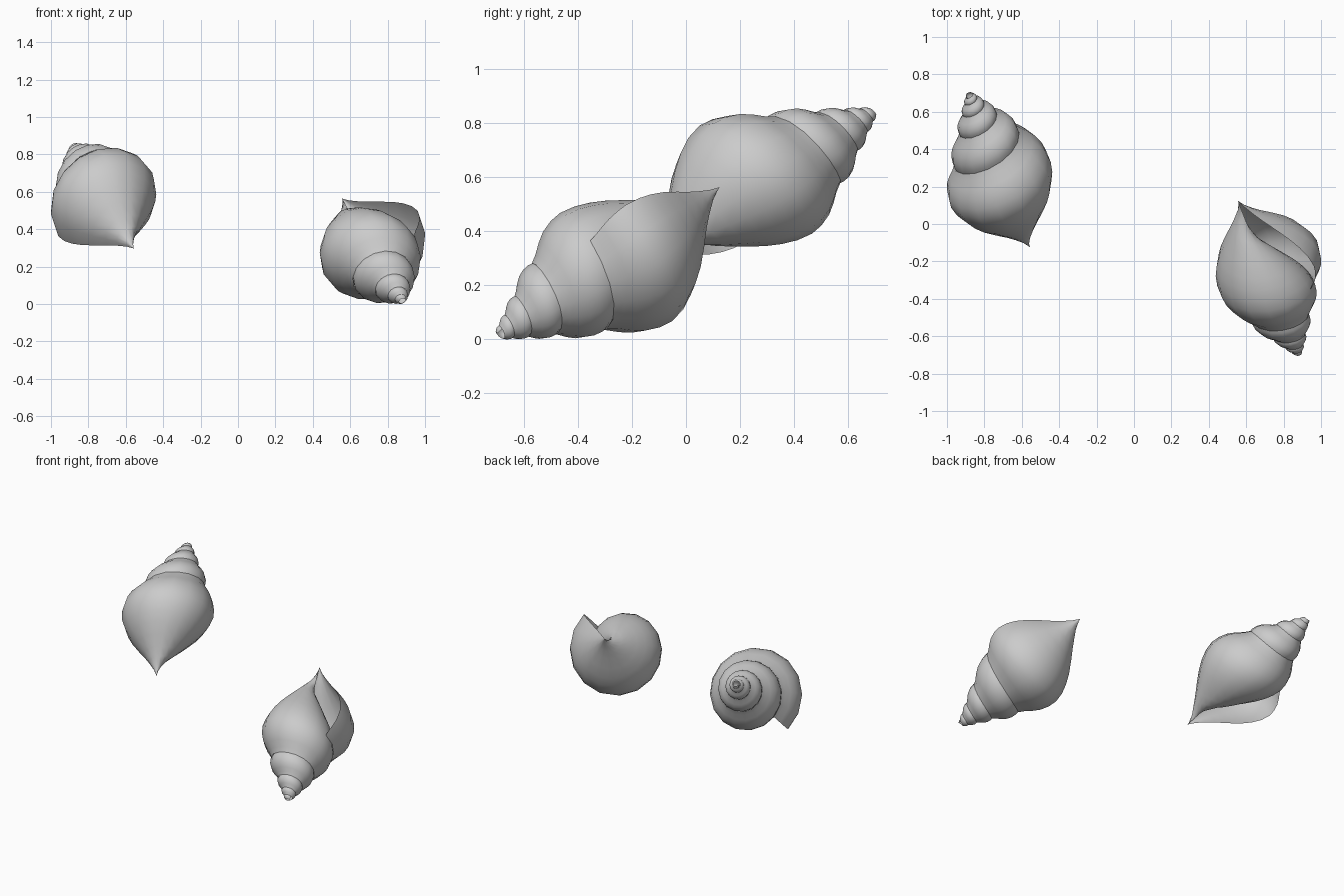
import bpy, bmesh, math
from mathutils import Vector

if "Cube" in bpy.data.objects:
    bpy.data.objects.remove(bpy.data.objects["Cube"])

# Growth law, indexed by turns back from the lip: (turns, whorl radius, belly distance from apex)
GROWTH = [(0, .315, .59), (.32, .315, .575), (.6, .275, .52), (.82, .249, .455)]
# the spire shrinks evenly, turn by turn
for n in range(13):
    k = 1.32 + n * .5
    r = .203 * 1.75 ** (1.32 - k)
    GROWTH.append((k, r, 1.84 * r - .045))

# Whorl section above the belly: blend from previous whorl to this one (along axis, outward)
UPPER = [(.08, -.01), (.22, .19), (.38, .49), (.56, .76), (.78, .94), (1, 1)]
# Whorl section below the belly: (share of length to the siphon tip, share of
# radius at the lip, share of radius on the rounder earlier part)
LOWER = [(.14, .955, .96), (.27, .86, .88), (.40, .725, .77), (.54, .54, .62),
         (.67, .355, .47), (.78, .215, .33), (.89, .09, .16), (1, 0, 0)]
STEPS = 16      # segments per turn
TURNS = 5


def growth(k):
    """Smoothly interpolated radius and belly position, k turns back from the lip."""
    i = max(j for j in range(len(GROWTH) - 1) if GROWTH[j][0] <= k)
    a, b = GROWTH[i], GROWTH[i + 1]
    p, q = GROWTH[max(i - 1, 0)], GROWTH[min(i + 2, len(GROWTH) - 1)]
    h = b[0] - a[0]
    s = (k - a[0]) / h
    out = []
    for c in (1, 2):
        m0 = (b[c] - p[c]) / (b[0] - p[0]) * h
        m1 = (q[c] - a[c]) / (q[0] - a[0]) * h
        out.append((2*s**3 - 3*s*s + 1) * a[c] + (s**3 - 2*s*s + s) * m0
                   + (3*s*s - 2*s**3) * b[c] + (s**3 - s*s) * m1)
    return out


def section(k):
    """Open whorl section as (distance along axis, radius) pairs."""
    r, t = growth(k)
    rp, tp = growth(k + 1)
    w = min(max((k - .3) / .5, 0), 1)
    reach = r * (1.385 + .38 * w)
    pts = [(tp + f * (t - tp), rp + g * (r - rp)) for f, g in UPPER]
    pts += [(t + a * reach, (b + (c - b) * w) * r) for a, b, c in LOWER]
    return pts


# Shell frame: apex, coiling axis, direction of the outer lip
apex = Vector((-.885, .685, .835))
axis = (Vector((-.565, -.12, .297)) - apex).normalized()
lip = Vector((-.85, 0, -.53))
lip = (lip - axis * lip.dot(axis)).normalized()
side = axis.cross(lip)

rings = []
count = TURNS * STEPS
for i in range(count + 1):
    k = TURNS * i / count
    phi = -2 * math.pi * k
    out = lip * math.cos(phi) + side * math.sin(phi)
    rings.append([apex + axis * t + out * r for t, r in section(k)])

# Seat the shell so the pair spans x = -1..1 and rests on z = 0
dx = -1 - min(p.x for ring in rings for p in ring)
dz = .86 - max(p.z for ring in rings for p in ring)
shift = Vector((dx, 0, dz))
rings = [[p + shift for p in ring] for ring in rings]


def build_shell(name, place, flip):
    bm = bmesh.new()
    grid = [[bm.verts.new(place(p)) for p in ring] for ring in rings]
    for a, b in zip(grid, grid[1:]):
        for j in range(len(a) - 1):
            quad = [a[j], a[j + 1], b[j + 1], b[j]]
            face = bm.faces.new(quad[::-1] if flip else quad)
            face.smooth = True
    # make the outside the front: compare a belly face with its outward direction
    bm.normal_update()
    bm.faces.ensure_lookup_table()
    outward = place(apex + lip) - place(apex)
    if bm.faces[5].normal.dot(outward) < 0:
        bmesh.ops.reverse_faces(bm, faces=bm.faces[:])
    mesh = bpy.data.meshes.new(name)
    bm.to_mesh(mesh)
    bm.free()
    ob = bpy.data.objects.new(name, mesh)
    bpy.context.collection.objects.link(ob)
    return ob


# Upper left shell and its point-mirrored partner
build_shell("left_shell", lambda p: p.copy(), False)
build_shell("right_shell", lambda p: Vector((-p.x, -p.y, .86 - p.z)), True)
